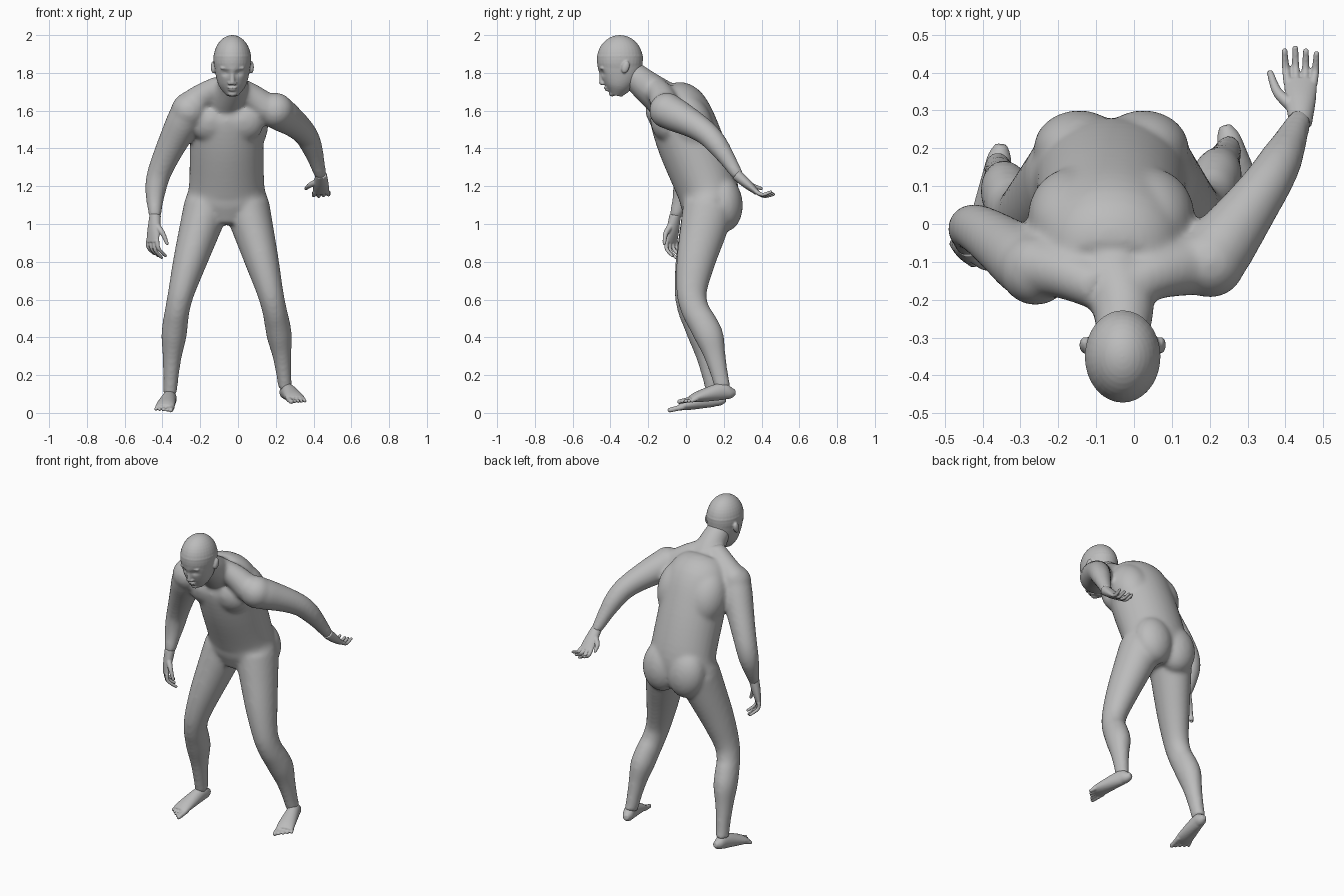
import bpy, bmesh, math
from mathutils import Vector, Matrix

if "Cube" in bpy.data.objects:
    bpy.data.objects.remove(bpy.data.objects["Cube"])

skin = bpy.data.materials.new("plain_grey")
skin.use_nodes = True
grey = (0.5, 0.5, 0.5, 1)
skin.diffuse_color = grey
skin.node_tree.nodes["Principled BSDF"].inputs["Base Color"].default_value = grey

SIDEWAYS = Vector((1, 0, 0))
UPWARD = Vector((0, 0, 1))
BODY_MIDDLE = -.06
HEAD_MIDDLE = -.03


def spline(rows, steps):
    """Smooth curve through rows of any dimension."""
    rows = [Vector(row) for row in rows]
    padded = [rows[0]] + rows + [rows[-1]]
    curve = []
    for before, start, end, after in zip(padded, padded[1:], padded[2:], padded[3:]):
        leaving, arriving = (end - before) / 2, (after - start) / 2
        for step in range(steps):
            t = step / steps
            ease = t * t * (3 - 2 * t)
            curve.append(start.lerp(end, ease) + leaving * (t * (1 - t) ** 2)
                         - arriving * (t * t * (1 - t)))
    return curve + [rows[-1]]


def loft(bm, rows, across=SIDEWAYS, steps=5, sides=32):
    """Closed tube; each row is a centre, a radius along 'across' and a radius in depth."""
    points = spline(rows, steps)
    rings = []
    for index, point in enumerate(points):
        following = points[min(index + 1, len(points) - 1)]
        previous = points[max(index - 1, 0)]
        along = Vector((following - previous)[:3]).normalized()
        u = (across - along * across.dot(along)).normalized()
        v = along.cross(u)
        centre, width, depth = Vector(point[:3]), point[3], point[4]
        angles = [math.tau * k / sides for k in range(sides)]
        rings.append([bm.verts.new(centre + u * math.cos(a) * width + v * math.sin(a) * depth)
                      for a in angles])
    for ring, after in zip(rings, rings[1:]):
        for k in range(sides):
            bm.faces.new((ring[k - 1], ring[k], after[k], after[k - 1]))
    bm.faces.new(rings[0])
    bm.faces.new(rings[-1])


def blob(bm, place, size, tilt=0.0):
    matrix = (Matrix.Translation(place) @ Matrix.Rotation(tilt, 4, "X")
              @ Matrix.Diagonal((*size, 1)))
    bmesh.ops.create_uvsphere(bm, u_segments=32, v_segments=20, radius=1, matrix=matrix)


def taper(bm, points, start, end):
    """Round tube of evenly changing radius with a rounded tip."""
    rows = []
    for index, point in enumerate(points):
        radius = start + (end - start) * index / (len(points) - 1)
        rows.append((*point, radius, radius))
    loft(bm, rows, Vector((1, .3, .2)), sides=16)
    blob(bm, points[-1], (end, end, end))


def limb(bm, joints, radii, flatten, across):
    """Bent limb: radii are spread evenly from the first joint to the last."""
    path = spline(joints, (len(radii) - 1) // (len(joints) - 1))
    loft(bm, [(*point, r, r * flatten) for point, r in zip(path, radii)], across)


def finish(name, bm, voxel, rounds):
    """Fuse the overlapping volumes into one smooth skin."""
    bmesh.ops.recalc_face_normals(bm, faces=bm.faces)
    mesh = bpy.data.meshes.new(name)
    bm.to_mesh(mesh)
    bm.free()
    mesh.materials.append(skin)
    obj = bpy.data.objects.new(name, mesh)
    bpy.context.collection.objects.link(obj)
    fuse = obj.modifiers.new("fuse", "REMESH")
    fuse.mode = "VOXEL"
    fuse.voxel_size = voxel
    fuse.use_smooth_shade = True
    relax = obj.modifiers.new("relax", "SMOOTH")
    relax.factor = .5
    relax.iterations = rounds


# Torso leaning forward from the hips, and the neck
body = bmesh.new()
torso = [(.12, 1, .12, .11), (.12, 1.1, .22, .15), (.11, 1.2, .2, .165),
         (.02, 1.44, .195, .175), (-.05, 1.62, .19, .155), (-.11, 1.7, .13, .08)]
loft(body, [(BODY_MIDDLE, *row) for row in torso])
taper(body, [(BODY_MIDDLE, -.12, 1.66), (HEAD_MIDDLE, -.21, 1.73), (HEAD_MIDDLE, -.29, 1.8)],
      .1, .07)


# Paired muscles: buttock, chest, upper back, slope from neck to shoulder
def beside(distance, y, z):
    return (BODY_MIDDLE + distance, y, z)


for side in (-1, 1):
    blob(body, beside(side * .085, .2, 1.11), (.12, .1, .15), .1)
    blob(body, beside(side * .085, -.115, 1.53), (.11, .07, .1), .3)
    blob(body, beside(side * .1, .02, 1.53), (.12, .12, .17), .4)
    taper(body, [beside(side * .03, -.17, 1.73), beside(side * .12, -.13, 1.68),
                 beside(side * .2, -.11, 1.62)], .06, .08)

# Arms: shoulder, elbow, wrist
right_wrist, left_wrist = Vector((-.44, -.06, 1.03)), Vector((.44, .28, 1.25))
arm_radii = [.09, .09, .08, .07, .063, .057, .046, .037, .03]
for shoulder, elbow, wrist in [((-.26, -.12, 1.6), (-.42, -.01, 1.26), right_wrist),
                               ((.2, -.1, 1.6), (.36, .12, 1.47), left_wrist)]:
    limb(body, [shoulder, elbow, wrist], arm_radii, 1, Vector((0, 1, 0)))
    blob(body, shoulder, (.095, .095, .095))

# Legs: hip, knee, calf, ankle
leg_radii = [.12, .107, .088, .07, .065, .067, .066, .05, .04, .037]
for joints in [((-.17, .12, 1.08), (-.3, .02, .64), (-.34, .09, .4), (-.36, .15, .1)),
               ((.05, .12, 1.08), (.17, .03, .64), (.22, .125, .4), (.25, .195, .13))]:
    limb(body, joints, leg_radii, 1.15, SIDEWAYS)
finish("body", body, .011, 12)

# Head: skull and jaw, with pressed eye sockets
head = bmesh.new()
blob(head, (HEAD_MIDDLE, -.35, 1.87), (.1, .122, .13))
jaw = [(-.35, 1.89, .1, .122), (-.35, 1.8, .09, .113), (-.36, 1.73, .07, .075),
       (-.37, 1.68, .03, .03)]
loft(head, [(HEAD_MIDDLE, *row) for row in jaw], sides=48)
eye_height, eye_spacing = 1.8, .035
for vert in head.verts:
    if vert.co.y < -.38:
        sideways = abs(vert.co.x - HEAD_MIDDLE) - eye_spacing
        distance = math.hypot(sideways, (vert.co.z - eye_height) * 1.4)
        vert.co.y += .016 * math.exp(-(distance / .02) ** 2)


# Face: eyes, brows, nostrils, ears, nose, lips, chin
def feature(offset, y, z, size, tilt=0.0):
    blob(head, (HEAD_MIDDLE + offset, y, z), size, tilt)


for side in (-1, 1):
    feature(side * eye_spacing, -.424, eye_height, (.016, .014, .012))
    feature(side * eye_spacing, -.442, 1.825, (.03, .014, .009))
    feature(side * .013, -.44, 1.745, (.01, .012, .01))
    feature(side * .1, -.32, 1.83, (.014, .02, .034), -.3)
taper(head, [(HEAD_MIDDLE, -.449, 1.8), (HEAD_MIDDLE, -.445, 1.75)], .01, .015)
feature(0, -.422, 1.722, (.027, .014, .006))
feature(0, -.415, 1.709, (.023, .014, .006))
feature(0, -.39, 1.69, (.025, .018, .015))
finish("head", head, .005, 2)


# Hands: flat palm, four fingers curling to the palm side, and a thumb
def hand(name, wrist, ahead, across, palm_sign, bend):
    bm = bmesh.new()
    ahead, across = Vector(ahead).normalized(), Vector(across).normalized()
    palm = across.cross(ahead) * palm_sign

    def at(forward, sideways, curl):
        return wrist + ahead * forward + across * sideways + palm * curl

    loft(bm, [(*at(d, 0, 0), width, thick) for d, width, thick in
              [(-.02, .03, .03), (.06, .04, .025), (.13, .044, .014)]], across)
    for finger in range(4):
        place = finger - 1.5
        reach = .08 - .01 * abs(finger - 1)
        taper(bm, [at(.12, place * .022, 0), at(.12 + reach * .6, place * .026, bend * .2),
                   at(.12 + reach, place * .028, bend)], .012, .008)
    taper(bm, [at(.04, -.02, 0), at(.08, -.06, .01), at(.13, -.08, .03)], .018, .009)
    finish(name, bm, .004, 2)


hand("left_hand", left_wrist, (0, .75, -.65), (1, 0, 0), 1, .05)
hand("right_hand", right_wrist, (-.1, -.15, -1), (-1, 1, 0), -1, .065)


# Feet: heel to ball, then five toes with the big toe on the inner side
def foot(name, heel, toe, inner):
    bm = bmesh.new()
    heel = Vector(heel)
    ahead = (Vector(toe) - heel).normalized()
    across = ahead.cross(UPWARD).normalized() * inner
    sole = [(0, .035, .015, .015), (.03, .035, .03, .033), (.08, .045, .037, .045),
            (.2, .03, .05, .03), (.25, .02, .05, .015)]
    loft(bm, [(*(heel + ahead * d + UPWARD * height), width, thick)
              for d, height, width, thick in sole], across)
    for toe_index in range(5):
        out = across * (.036 - .019 * toe_index)
        reach = .31 - .012 * toe_index
        size = .011 if toe_index else .015
        taper(bm, [heel + ahead * .22 + out + UPWARD * .02,
                   heel + ahead * (reach - size) + out * 1.15 + UPWARD * .012], size, size * .85)
    finish(name, bm, .005, 2)


foot("right_foot", (-.35, .21, .04), (-.4, -.1, 0), -1)
foot("left_foot", (.24, .26, .075), (.33, -.05, .045), 1)
